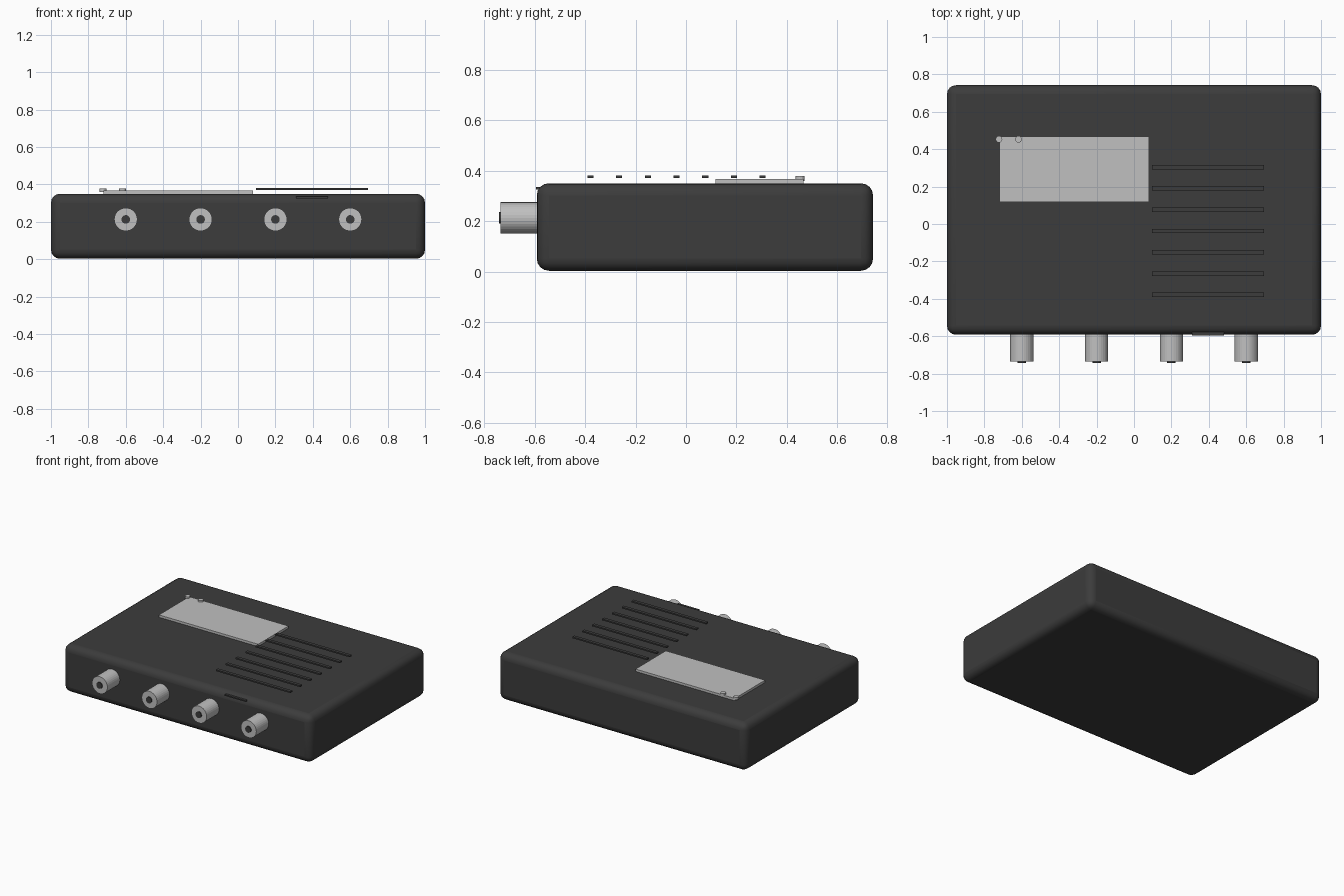
import bpy, math

if "Cube" in bpy.data.objects:
    bpy.data.objects.remove(bpy.data.objects["Cube"])


def material(name, v):
    m = bpy.data.materials.new(name)
    m.diffuse_color = (v, v, v, 1)
    m.use_nodes = True
    m.node_tree.nodes["Principled BSDF"].inputs["Base Color"].default_value = m.diffuse_color
    return m


dark = material("charcoal", 0.045)
silver = material("silver", 0.53)


def box(name, lo, hi, mat, bevel=0, segments=4):
    bpy.ops.mesh.primitive_cube_add(size=1, location=[(a + b) / 2 for a, b in zip(lo, hi)])
    ob = bpy.context.object
    ob.name = name
    ob.scale = [b - a for a, b in zip(lo, hi)]
    bpy.ops.object.transform_apply(location=False, rotation=False, scale=True)
    ob.data.materials.append(mat)
    if bevel:
        mod = ob.modifiers.new("rounded_edges", 'BEVEL')
        mod.width = bevel
        mod.segments = segments
        bpy.ops.object.shade_smooth_by_angle(angle=math.radians(40))
    return ob


def cylinder(name, centre, radius, depth, mat, along_y=False, sides=32):
    bpy.ops.mesh.primitive_cylinder_add(vertices=sides, radius=radius, depth=depth, location=centre,
                                        rotation=(math.pi / 2 if along_y else 0, 0, 0))
    ob = bpy.context.object
    ob.name = name
    ob.data.materials.append(mat)
    return ob


# Rounded case
box("case", (-1, -0.592, 0.003), (1, 0.742, 0.35), dark, 0.048)

# Label plate with two small studs
box("label_plate", (-0.72, 0.118, 0.345), (0.08, 0.467, 0.367), silver)
for x in (-0.722, -0.617):
    cylinder("label_stud", (x, 0.453, 0.369), 0.018, 0.018, silver, sides=16)

# Raised ventilation bars
for i in range(7):
    y = 0.304 - i * 0.1138
    box("vent_bar", (0.095, y - 0.012, 0.37), (0.695, y + 0.012, 0.38), dark)

# Coaxial sockets with centre pins
for x in (-0.6, -0.2, 0.2, 0.6):
    cylinder("socket", (x, -0.655, 0.213), 0.062, 0.16, silver, along_y=True)
    cylinder("socket_pin", (x, -0.69, 0.213), 0.023, 0.104, dark, along_y=True, sides=24)

# Thin slot trim on the front edge
box("slot_trim", (0.31, -0.596, 0.326), (0.48, -0.57, 0.335), dark)
